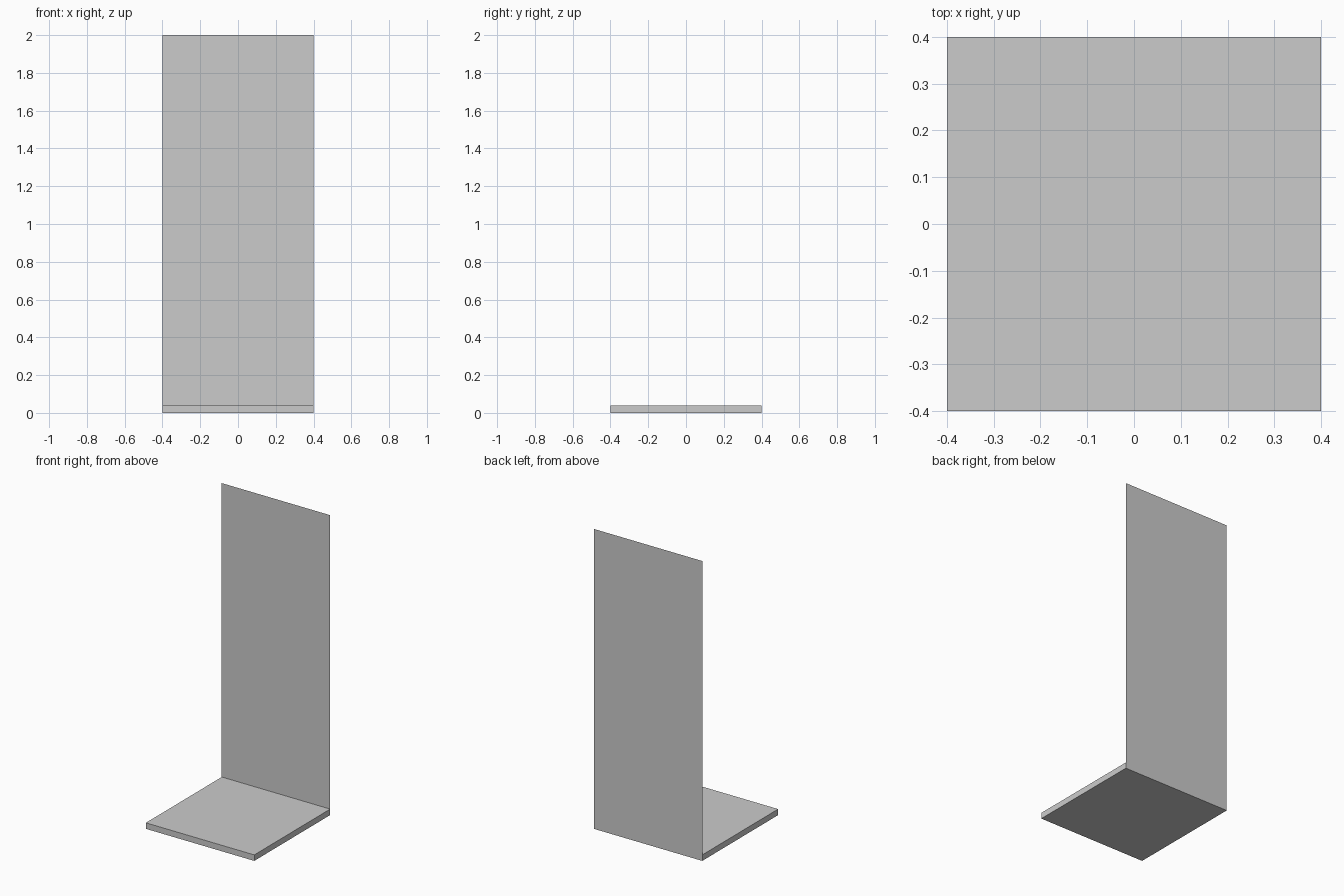
import bpy
from math import radians

if "Cube" in bpy.data.objects:
    bpy.data.objects.remove(bpy.data.objects["Cube"])

WIDTH, BASE_H, HEIGHT = 0.8, 0.04, 2.0

# Base slab
bpy.ops.mesh.primitive_cube_add(size=1, location=(0, 0, BASE_H / 2))
base = bpy.context.object
base.name = "base_slab"
base.scale = (WIDTH, WIDTH, BASE_H)
bpy.ops.object.transform_apply(location=False, rotation=False, scale=True)

# Paper-thin back panel, rising flush from the rear edge of the slab
panel_h = HEIGHT - BASE_H
bpy.ops.mesh.primitive_plane_add(size=1, location=(0, WIDTH / 2, BASE_H + panel_h / 2),
                                 rotation=(radians(90), 0, 0))
panel = bpy.context.object
panel.name = "back_panel"
panel.scale = (WIDTH, panel_h, 1)
bpy.ops.object.transform_apply(location=False, rotation=True, scale=True)
